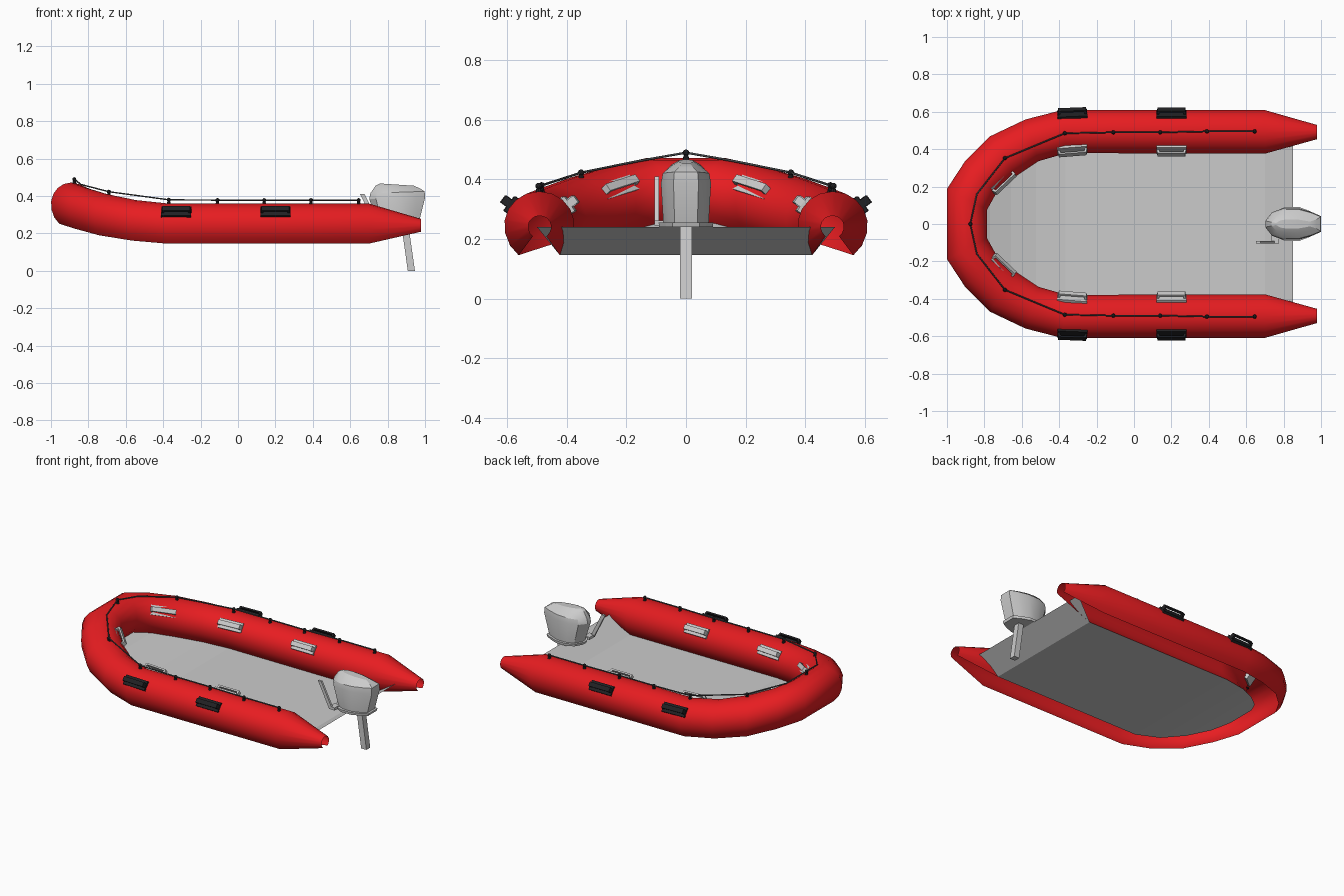
import bpy, bmesh, math
from mathutils import Vector, Matrix

if "Cube" in bpy.data.objects:
    bpy.data.objects.remove(bpy.data.objects["Cube"])


def material(name, col):
    m = bpy.data.materials.new(name)
    m.diffuse_color = (*col, 1)
    m.use_nodes = True
    m.node_tree.nodes["Principled BSDF"].inputs["Base Color"].default_value = m.diffuse_color
    return m


RED = material("red_rubber", (0.8, 0.012, 0.015))
BLACK = material("black_rubber", (0.015, 0.015, 0.017))
ROPE = material("rope_grey", (0.06, 0.065, 0.07))


def make(name, verts, faces, mat=None, smooth=None):
    me = bpy.data.meshes.new(name)
    me.from_pydata([tuple(v) for v in verts], [], faces)
    bm = bmesh.new()
    bm.from_mesh(me)
    bmesh.ops.recalc_face_normals(bm, faces=bm.faces)
    bm.to_mesh(me)
    bm.free()
    ob = bpy.data.objects.new(name, me)
    bpy.context.collection.objects.link(ob)
    if mat:
        me.materials.append(mat)
    if smooth:
        bpy.ops.object.select_all(action='DESELECT')
        ob.select_set(True)
        bpy.context.view_layer.objects.active = ob
        bpy.ops.object.shade_smooth_by_angle(angle=math.radians(smooth))
    return ob


def loft(name, rings, mat=None, smooth=None, closed=True):
    n = len(rings[0])
    verts = [v for r in rings for v in r]
    faces = []
    for i in range(len(rings) - 1):
        for j in range(n if closed else n - 1):
            k = (j + 1) % n
            faces.append((i*n + j, i*n + k, (i+1)*n + k, (i+1)*n + j))
    if closed:
        faces += [tuple(range(n)), tuple(range(len(verts) - n, len(verts)))]
    return make(name, verts, faces, mat, smooth)


# Hull tube: stations are outer x, y, inner x, y, centre height, vertical radius
half = [(.978, .53, .978, .453, .242, .036),
        (.70, .61, .70, .375, .248, .112),
        (-.385, .61, -.36, .378, .248, .112),
        (-.58, .56, -.51, .335, .265, .113),
        (-.77, .47, -.63, .255, .295, .115),
        (-.905, .335, -.735, .165, .33, .115),
        (-1.0, .19, -.785, .075, .357, .115)]
stations = half + [(a, -b, c, -d, z, r) for a, b, c, d, z, r in reversed(half)]
rings = []
for ox, oy, ix, iy, z, r in stations:
    o, i = Vector((ox, oy, z)), Vector((ix, iy, z))
    ring = []
    for k in range(15):
        a = math.radians(-54 + 288 * k / 14)
        s = math.sin(a)
        ring.append((o + i) / 2 + (o - i) / 2 * math.cos(a)
                    + Vector((0, 0, r * s * (1 if s > 0 else 1.13))))
    rings.append(ring)
loft("hull_tube", rings, RED, 45, closed=False)

# Floor sheet along the inner lips, rising to the stern edge
lips = [r[-1] for r in rings[1:-1]]
left = [Vector((.85, .5, .24))] + lips[:6]
right = [Vector((.85, -.5, .24))] + lips[:5:-1]
n = len(left)
make("floor", left + right, [(i, i+1, n+i+1, n+i) for i in range(n - 1)])


# Carry handles: a pad with a raised strap, in a frame of tangent, width, normal
def handle(name, pos, tangent, normal, mat):
    t, nn = Vector(tangent).normalized(), Vector(normal).normalized()
    nn = (nn - t * nn.dot(t)).normalized()
    b = nn.cross(t)
    verts, faces = [], []

    def hexa(profile, w):
        base = len(verts)
        m = len(profile)
        for s in (-w, w):
            verts.extend(Vector(pos) + t*u + nn*v + b*s for u, v in profile)
        faces.append(tuple(base + i for i in range(m)))
        faces.append(tuple(base + m + i for i in range(m)))
        for i in range(m):
            j = (i + 1) % m
            faces.append((base + i, base + j, base + m + j, base + m + i))

    hexa([(-.08, -.012), (.08, -.012), (.08, .006), (-.08, .006)], .03)
    hexa([(-.08, 0), (-.074, .032), (.074, .032), (.08, 0),
          (.068, 0), (.063, .022), (-.063, .022), (-.068, 0)], .014)
    make(name, verts, faces, mat)


for side, tag in ((1, "left"), (-1, "right")):
    for x, end in ((-.33, "fore"), (.2, "aft")):
        tilt = .04 if end == "fore" else 0
        handle(f"outer_handle_{end}_{tag}", (x, side*.588, .316), (1, side*tilt, 0),
               (0, side*.8, .6), BLACK)
        handle(f"inner_handle_{end}_{tag}", (x, side*.396, .316), (1, side*tilt*2, 0),
               (0, -side*.8, .6), None)
    handle(f"bow_handle_{tag}", (-.705, side*.228, .372), (.72, side*.68, -.22),
           (.57, -side*.57, .6), None)

# Grab rope with its anchor knobs
rope_half = [(.645, .495, .378), (.39, .495, .378), (.14, .49, .378), (-.11, .49, .378),
             (-.37, .485, .38), (-.69, .352, .423), (-.84, .16, .462)]
pts = rope_half + [(-.875, 0, .49)] + [(x, -y, z) for x, y, z in reversed(rope_half)]
cu = bpy.data.curves.new("grab_rope", 'CURVE')
cu.dimensions = '3D'
cu.bevel_depth = .004
cu.bevel_resolution = 1
sp = cu.splines.new('POLY')
sp.points.add(len(pts) - 1)
for p, c in zip(sp.points, pts):
    p.co = (*c, 1)
cu.materials.append(ROPE)
bpy.context.collection.objects.link(bpy.data.objects.new("grab_rope", cu))
for i, p in enumerate(pts):
    if i in (6, 8):
        continue
    bm = bmesh.new()
    bmesh.ops.create_icosphere(bm, subdivisions=2, radius=.011,
                               matrix=Matrix.Translation(p))
    bmesh.ops.create_cone(bm, cap_ends=True, segments=8, radius1=.013, radius2=.006, depth=.026,
                          matrix=Matrix.Translation(Vector(p) - Vector((0, 0, .016))))
    me = bpy.data.meshes.new("rope_knob")
    bm.to_mesh(me)
    bm.free()
    me.materials.append(BLACK)
    bpy.context.collection.objects.link(bpy.data.objects.new("rope_knob", me))

# Outboard motor: faceted cowl lofted from a plan outline
plan = [(0, .2), (.12, .75), (.32, 1), (.6, 1), (.84, .75), (1, .5)]
plan += [(u, -v) for u, v in reversed(plan)]


def plan_ring(x0, x1, w, z0, z1):
    return [Vector((x0 + (x1 - x0)*u, v*w, z0 + (z1 - z0)*u)) for u, v in plan]


loft("motor_cowl", [plan_ring(.745, .965, .076, .25, .25),
                    plan_ring(.702, 1.0, .084, .385, .39),
                    plan_ring(.708, .998, .078, .415, .425),
                    plan_ring(.735, .975, .048, .455, .44),
                    plan_ring(.76, .94, .025, .467, .455)], None, 25)
loft("motor_base", [plan_ring(.735, .975, .09, .24, .24),
                    plan_ring(.73, .98, .092, .256, .256)])


# Slanted bars: drive leg, tiller arm and its bracket
def bar(name, a, b, dx, y0, y1):
    loft(name, [[(x - dx, y0, z), (x + dx, y0, z), (x + dx, y1, z), (x - dx, y1, z)]
                for x, z in (a, b)])


bar("motor_leg", (.927, 0), (.89, .26), .019, -.02, .02)
bar("tiller_arm", (.745, .25), (.665, .41), .012, -.105, -.091)
bar("tiller_bracket", (.755, .245), (.755, .262), .02, -.105, -.05)
